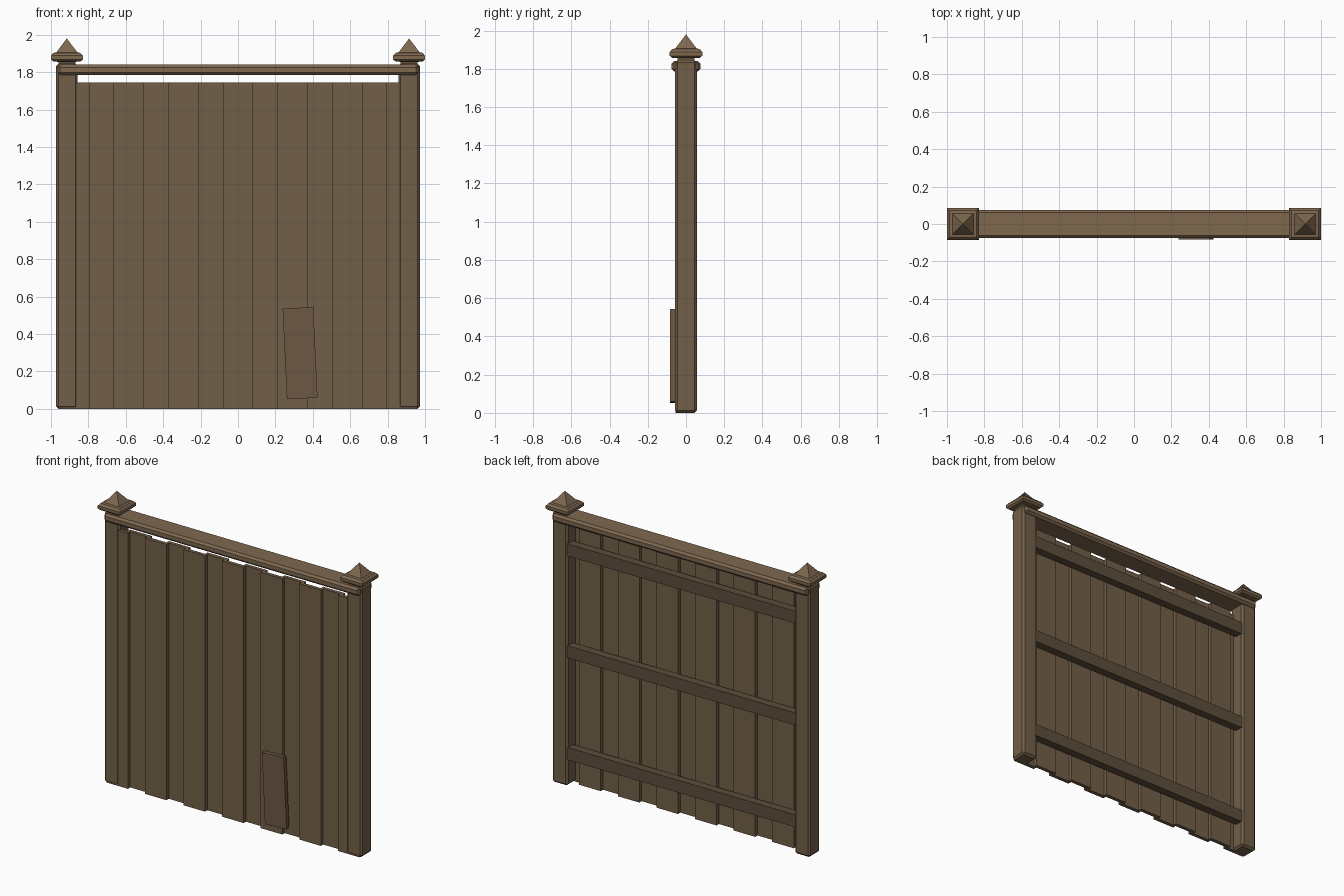
import bpy, bmesh, math
from mathutils import Matrix

if "Cube" in bpy.data.objects:
    bpy.data.objects.remove(bpy.data.objects["Cube"])


def material(name, rgb):
    m = bpy.data.materials.new(name)
    m.diffuse_color = (*rgb, 1)
    m.use_nodes = True
    m.node_tree.nodes["Principled BSDF"].inputs["Base Color"].default_value = m.diffuse_color
    return m


WOOD = material("wood", (0.17, 0.115, 0.066))
DARK = material("dark_wood", (0.11, 0.075, 0.045))
LIGHT = material("light_wood", (0.21, 0.138, 0.078))
PATCH = material("patch_wood", (0.155, 0.098, 0.06))


def finish(name, bm, mat):
    bmesh.ops.recalc_face_normals(bm, faces=bm.faces)
    mesh = bpy.data.meshes.new(name)
    bm.to_mesh(mesh)
    bm.free()
    obj = bpy.data.objects.new(name, mesh)
    mesh.materials.append(mat)
    bpy.context.collection.objects.link(obj)
    return obj


def box(name, x, y, z, mat, bevel=0.0, tilt=0.0):
    """Box from (min, max) ranges, optionally chamfered and tilted in the front plane."""
    bm = bmesh.new()
    bmesh.ops.create_cube(bm, size=1)
    bmesh.ops.scale(bm, vec=(x[1] - x[0], y[1] - y[0], z[1] - z[0]), verts=bm.verts)
    if bevel:
        bmesh.ops.bevel(bm, geom=bm.edges[:], offset=bevel, segments=1, affect='EDGES')
    bmesh.ops.rotate(bm, matrix=Matrix.Rotation(tilt, 3, 'Y'), verts=bm.verts)
    bmesh.ops.translate(bm, vec=(sum(x) / 2, sum(y) / 2, sum(z) / 2), verts=bm.verts)
    return finish(name, bm, mat)


def square_turning(name, cx, profile, mat):
    """Square rings following a (half width, z) profile."""
    bm = bmesh.new()
    rings = [[bm.verts.new((cx + sx * r, sy * r, z))
              for sx, sy in ((-1, -1), (1, -1), (1, 1), (-1, 1))] for r, z in profile]
    for a, b in zip(rings, rings[1:]):
        for i in range(4):
            j = (i + 1) % 4
            bm.faces.new((a[i], a[j], b[j], b[i]))
    bm.faces.new(rings[0])
    bm.faces.new(rings[-1])
    bmesh.ops.remove_doubles(bm, verts=bm.verts, dist=0.0005)
    return finish(name, bm, mat)


# posts with pointed caps
CAP = [(0.045, 1.825), (0.045, 1.855), (0.073, 1.857), (0.085, 1.868), (0.085, 1.888),
       (0.072, 1.903), (0.056, 1.906), (0.0001, 1.98)]
for side, s in (("left", -1), ("right", 1)):
    cx = s * 0.915
    box(f"{side}_post", (cx - 0.058, cx + 0.058), (-0.058, 0.058), (0, 1.845), WOOD, 0.013)
    square_turning(f"{side}_post_cap", cx, CAP, LIGHT)

# top rail
box("top_rail", (-0.965, 0.965), (-0.076, 0.076), (1.785, 1.84), LIGHT, 0.014)

# board-on-board planks: front row, then back row overlapping the gaps
PITCH, HALF = 0.2915, 0.0815
for k in range(-3, 4):
    c = k * PITCH
    box(f"front_board_{k + 4}", (c - HALF, c + HALF), (-0.055, -0.03), (0, 1.745), WOOD)
for k in range(-3, 3):
    c = (k + 0.5) * PITCH
    box(f"back_board_{k + 4}", (c - HALF, c + HALF), (-0.03, -0.005), (0, 1.745), WOOD)

# horizontal stringers on the back
for i, z in enumerate((0.22, 0.915, 1.61)):
    box(f"back_rail_{i + 1}", (-0.87, 0.87), (-0.005, 0.05), (z - 0.042, z + 0.042), DARK)

# crooked repair patch on the front
box("repair_patch", (0.25, 0.414), (-0.083, -0.055), (0.055, 0.54), PATCH, 0.0,
    math.radians(-2.7))
